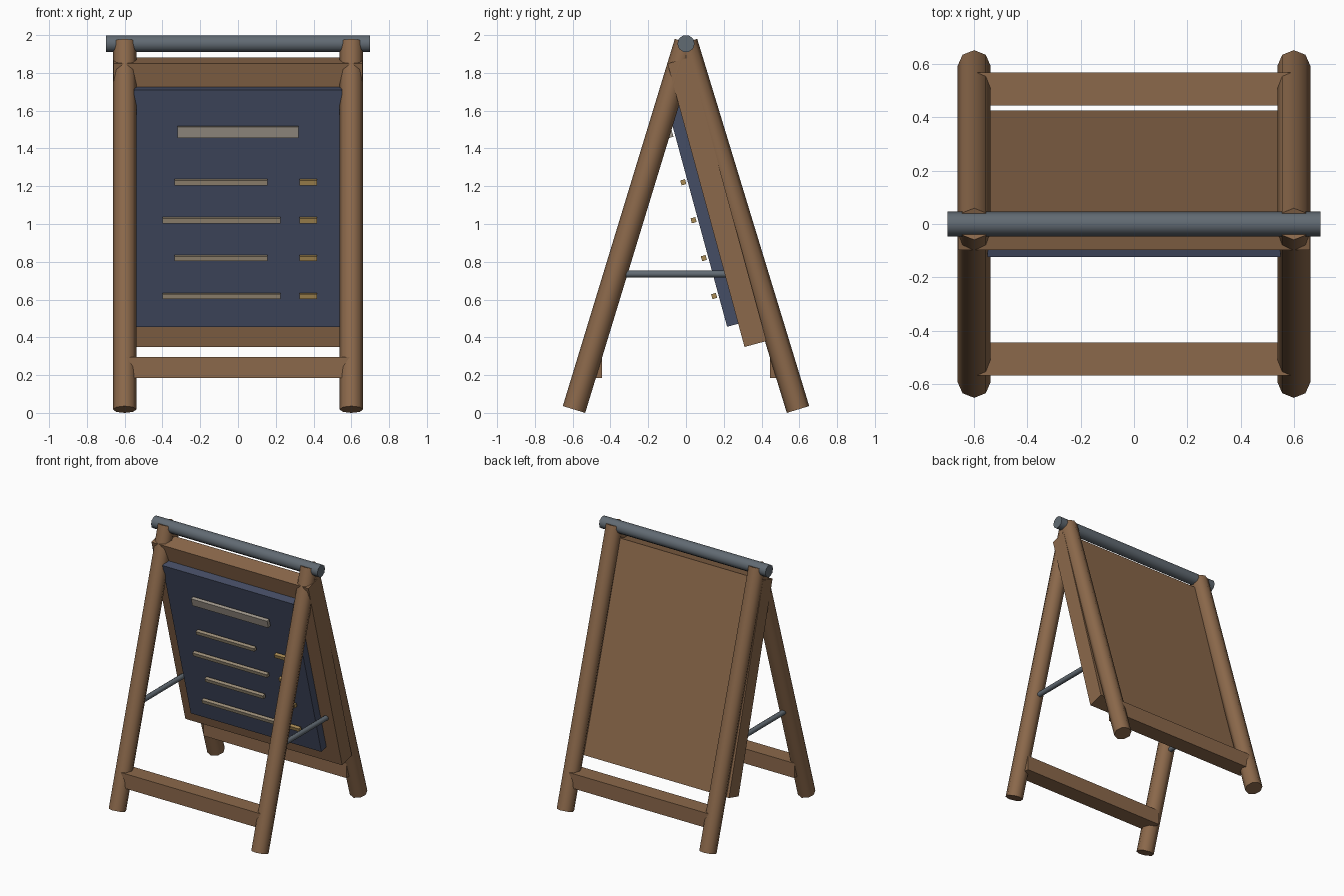
import bpy
from math import radians, hypot, atan2, pi
from mathutils import Matrix, Vector

if "Cube" in bpy.data.objects:
    bpy.data.objects.remove(bpy.data.objects["Cube"])


def material(name, rgb):
    m = bpy.data.materials.new(name)
    m.diffuse_color = (*rgb, 1)
    m.use_nodes = True
    m.node_tree.nodes["Principled BSDF"].inputs["Base Color"].default_value = m.diffuse_color
    return m


WOOD = material("wood", (0.26, 0.14, 0.07))
SLATE = material("slate", (0.06, 0.075, 0.13))
STEEL = material("steel", (0.12, 0.145, 0.17))
CREAM = material("cream", (0.35, 0.31, 0.26))
TAN = material("tan", (0.33, 0.27, 0.19))
GOLD = material("gold", (0.40, 0.26, 0.09))


def finish(name, mat):
    o = bpy.context.object
    o.name = name
    o.data.materials.append(mat)
    return o


def box(name, loc, size, mat, tilt=0.0):
    bpy.ops.mesh.primitive_cube_add(size=1, location=loc, rotation=(tilt, 0, 0))
    o = finish(name, mat)
    o.scale = size
    return o


def rod(name, loc, radius, length, sides, rot, mat):
    bpy.ops.mesh.primitive_cylinder_add(vertices=sides, radius=radius, depth=length,
                                        location=loc, rotation=rot)
    o = finish(name, mat)
    bpy.ops.object.shade_smooth_by_angle(angle=radians(50))
    return o


# A-frame legs and side braces
FOOT_Y, FOOT_Z, TOP_Z = 0.593, 0.018, 1.962
leg_len = hypot(FOOT_Y, TOP_Z - FOOT_Z)
leg_tilt = atan2(FOOT_Y, TOP_Z - FOOT_Z)
for side, x in (("left", -0.6), ("right", 0.6)):
    for end, s in (("front", -1), ("back", 1)):
        rod(f"{end}_leg_{side}", (x, s * FOOT_Y / 2, (FOOT_Z + TOP_Z) / 2),
            0.062, leg_len, 8, (s * leg_tilt, 0, 0), WOOD)
    rod(f"side_brace_{side}", (x, 0, 0.735), 0.019, 0.74, 8, (pi / 2, 0, 0), STEEL)

# Lower rails
for end, s in (("front", -1), ("back", 1)):
    box(f"{end}_lower_rail", (0, s * 0.507, 0.24), (1.2, 0.125, 0.112), WOOD)

# Hinge bar across the top
rod("top_bar", (0, 0, 1.955), 0.046, 1.4, 10, (0, pi / 2, 0), STEEL)

# Tilted board: parts placed in the plane of the back panel
TILT = radians(15.2)
PLANE = Matrix.Translation((0, 0.164, 1.115)) @ Matrix.Rotation(TILT, 4, 'X')


def on_board(name, x, depth, height, size, mat):
    box(name, PLANE @ Vector((x, depth, height)), size, mat, TILT)


on_board("back_panel", 0, 0, 0, (1.32, 0.12, 1.555), WOOD)
on_board("menu_board", 0, -0.088, 0, (1.1, 0.066, 1.30), SLATE)

# Raised strips on the board
on_board("heading_strip", 0, -0.1445, 0.425, (0.64, 0.026, 0.06), CREAM)
for i in range(4):
    h = 0.149 - 0.208 * i
    x, w = ((-0.09, 0.49), (-0.0875, 0.625))[i % 2]
    on_board(f"line_strip_{i + 1}", x, -0.1445, h, (w, 0.026, 0.027), TAN)
    on_board(f"price_strip_{i + 1}", 0.372, -0.1445, h, (0.095, 0.026, 0.027), GOLD)
